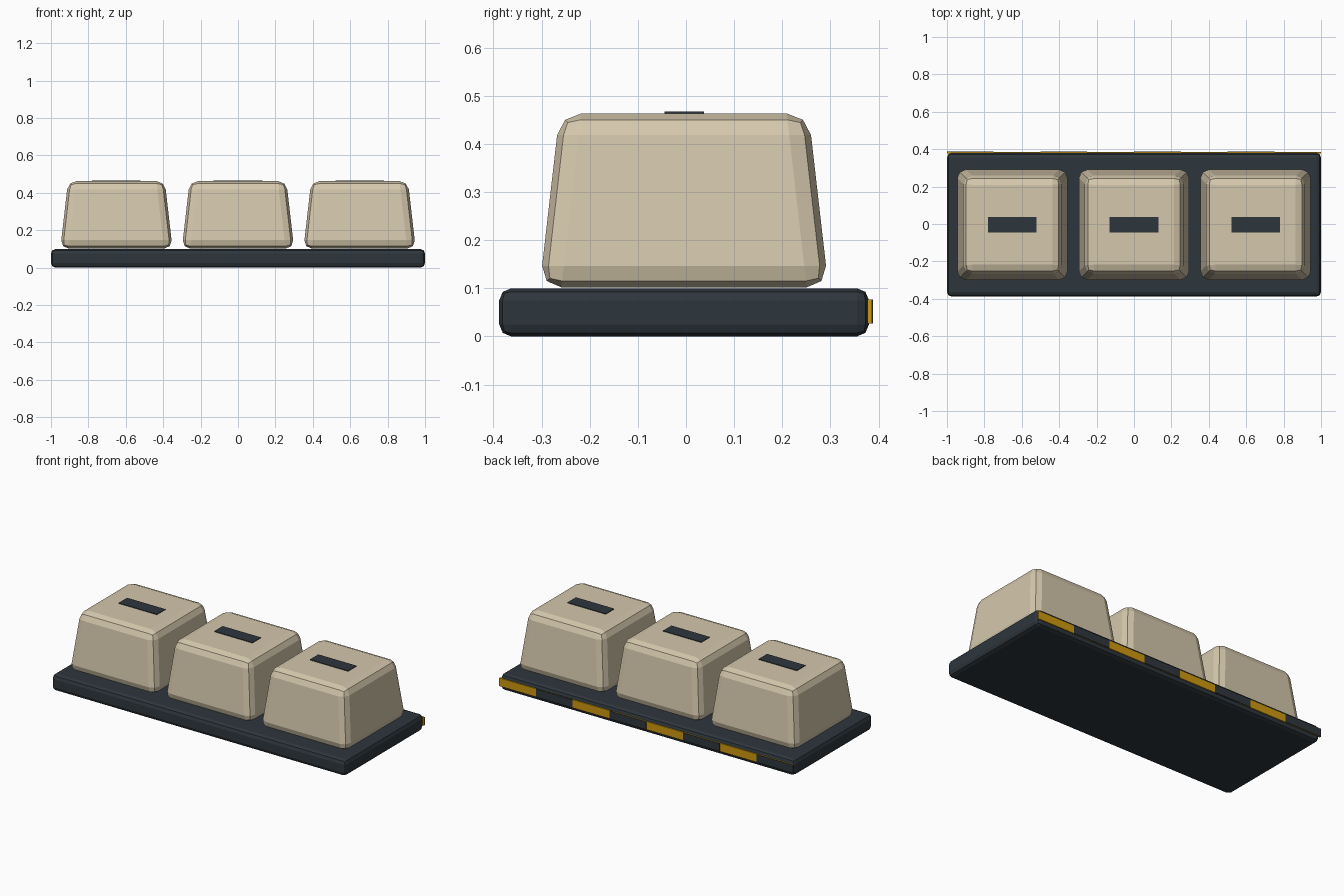
import bpy
import bmesh

if "Cube" in bpy.data.objects:
    bpy.data.objects.remove(bpy.data.objects["Cube"])


def material(name, rgb):
    m = bpy.data.materials.new(name)
    m.diffuse_color = (*rgb, 1.0)
    m.use_nodes = True
    m.node_tree.nodes["Principled BSDF"].inputs["Base Color"].default_value = m.diffuse_color
    return m


dark = material("dark slate", (0.027, 0.037, 0.046))
beige = material("warm beige", (0.66, 0.57, 0.41))
amber = material("amber", (0.62, 0.32, 0.005))


def box(name, lo, hi, mat, taper=1.0, bevel=0.0):
    """Box between two corners; the top is scaled by taper and edges are bevelled."""
    size = [h - l for l, h in zip(lo, hi)]
    bm = bmesh.new()
    bmesh.ops.create_cube(bm, size=1.0)
    for v in bm.verts:
        k = taper if v.co.z > 0 else 1.0
        v.co = (v.co.x * size[0] * k, v.co.y * size[1] * k, v.co.z * size[2])
    if bevel:
        bmesh.ops.bevel(bm, geom=bm.edges[:], offset=bevel, segments=2,
                        profile=0.5, affect='EDGES', clamp_overlap=True)
    mesh = bpy.data.meshes.new(name)
    bm.to_mesh(mesh)
    bm.free()
    mesh.materials.append(mat)
    obj = bpy.data.objects.new(name, mesh)
    obj.location = [(l + h) / 2 for l, h in zip(lo, hi)]
    bpy.context.collection.objects.link(obj)
    return obj


YC = -0.004  # centre line of base and keys; the back strip makes up the rest

# Base slab
box("base", (-1, YC - 0.384, 0), (1, YC + 0.384, 0.10), dark, bevel=0.025)

# Three tapered keys with a dark label plate on each
for i, x in enumerate((-0.65, 0.0, 0.65), 1):
    box(f"key_{i}", (x - 0.30, YC - 0.30, 0.102), (x + 0.30, YC + 0.30, 0.463),
        beige, taper=0.862, bevel=0.045)
    box(f"key_label_{i}", (x - 0.13, YC - 0.041, 0.460),
        (x + 0.13, YC + 0.041, 0.467), dark)

# Amber strip along the back, with dark plates making the stripes
box("back_strip", (-1, 0.377, 0.027), (1, 0.386, 0.077), amber)
for i in range(4):
    x = -1 + 0.5 * i
    box(f"back_stripe_{i + 1}", (x, 0.380, 0.027), (x + 0.25, 0.388, 0.077), dark)
